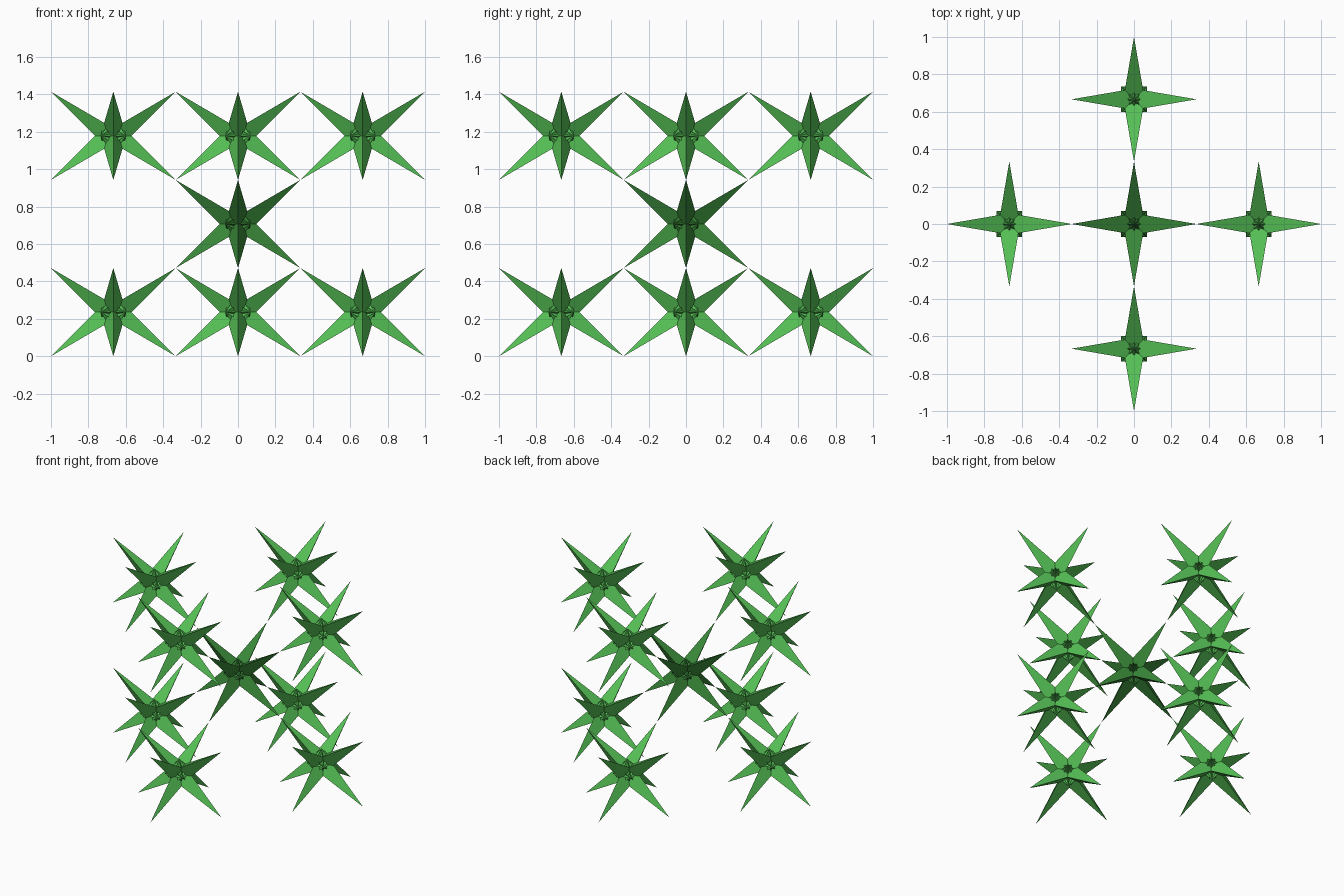
import bpy, bmesh, math
from itertools import product
from mathutils import Matrix, Vector

if "Cube" in bpy.data.objects:
    bpy.data.objects.remove(bpy.data.objects["Cube"])

TIP = math.sqrt(2) / 6            # half edge of the cube spanned by the spike tips
CORE = TIP * (math.sqrt(2) - 1)   # distance of the six small inner points


def material(name, rgb):
    m = bpy.data.materials.new(name)
    m.diffuse_color = (*rgb, 1)
    m.use_nodes = True
    m.node_tree.nodes["Principled BSDF"].inputs["Base Color"].default_value = m.diffuse_color
    return m


def star_mesh(name, mat):
    """Eight long three-sided spikes, each rooted on the opposite inner points."""
    bm = bmesh.new()
    inner = {}
    for axis in range(3):
        for s in (-1, 1):
            p = Vector((0, 0, 0))
            p[axis] = s * CORE
            inner[axis, s] = bm.verts.new(p)
    for signs in product((-1, 1), repeat=3):
        tip = bm.verts.new(Vector(signs) * TIP)
        for a in range(3):
            b = (a + 1) % 3
            tri = [tip, inner[a, -signs[a]], inner[b, -signs[b]]]
            n = (tri[1].co - tri[0].co).cross(tri[2].co - tri[0].co)
            if n.dot(tip.co) < 0:      # face outward
                tri.reverse()
            bm.faces.new(tri)
    # stand the cube of tips diagonally
    bm.transform(Matrix.Rotation(math.pi / 4, 4, 'Z'))
    me = bpy.data.meshes.new(name)
    bm.to_mesh(me)
    bm.free()
    me.materials.append(mat)
    return me


def place(name, mesh, loc):
    ob = bpy.data.objects.new(name, mesh)
    ob.location = loc
    bpy.context.collection.objects.link(ob)


outer = star_mesh("outer_star", material("green", (0.09, 0.52, 0.09)))
centre = star_mesh("centre_star", material("dark_green", (0.04, 0.24, 0.04)))

# centre star with eight stars touching its tips
place("centre_star", centre, (0, 0, 3 * TIP))
for level, z in (("lower", TIP), ("upper", 5 * TIP)):
    for side, x, y in (("right", 1, 0), ("back", 0, 1), ("left", -1, 0), ("front", 0, -1)):
        place(f"{level}_{side}_star", outer, (x * 2 / 3, y * 2 / 3, z))
